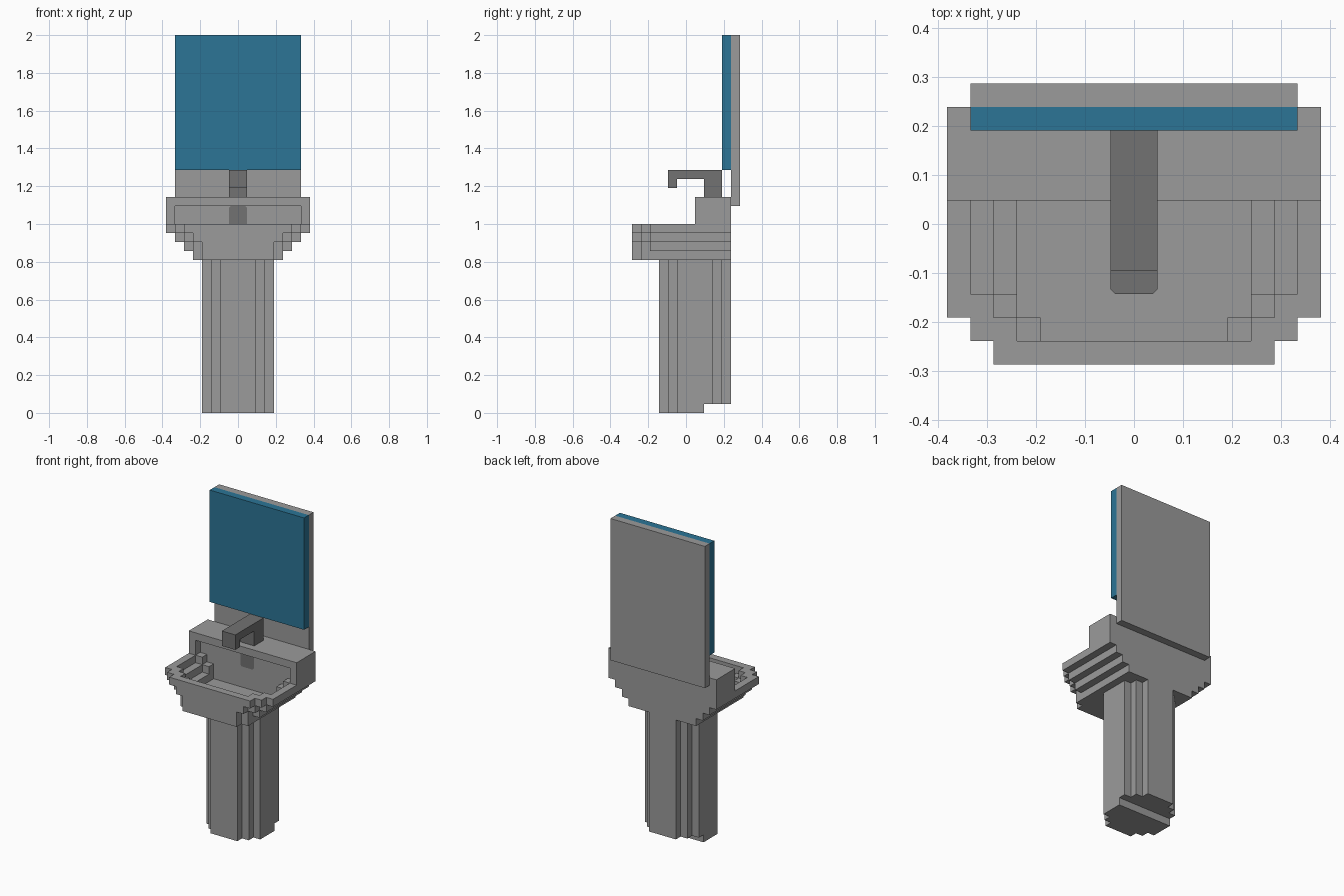
import bpy, bmesh
from mathutils import Vector

if "Cube" in bpy.data.objects:
    bpy.data.objects.remove(bpy.data.objects["Cube"])

U = 2 / 42  # one block; the whole model sits on this grid


def material(name, rgb):
    m = bpy.data.materials.new(name)
    m.diffuse_color = (*rgb, 1)
    m.use_nodes = True
    m.node_tree.nodes["Principled BSDF"].inputs["Base Color"].default_value = m.diffuse_color
    return m


GREY = material("light grey ceramic", (0.328, 0.328, 0.328))
DARK = material("dark grey metal", (0.168, 0.168, 0.168))
BLUE = material("blue glass", (0.025, 0.178, 0.305))


def cells(boxes):
    """Boxes are (half width, y0, y1, z0, z1), symmetric in x."""
    return {(x, y, z) for w, y0, y1, z0, z1 in boxes
            for x in range(-w, w) for y in range(y0, y1) for z in range(z0, z1)}


def finish(name, bm, mat):
    me = bpy.data.meshes.new(name)
    bm.to_mesh(me)
    bm.free()
    me.materials.append(mat)
    ob = bpy.data.objects.new(name, me)
    bpy.context.collection.objects.link(ob)
    return ob


def block_part(name, mat, add, cut=()):
    """Union of boxes minus other boxes, as one clean outer skin."""
    solid = cells(add) - cells(cut)
    bm = bmesh.new()
    verts = {}

    def vert(p):
        if p not in verts:
            verts[p] = bm.verts.new(Vector(p) * U)
        return verts[p]

    for c in sorted(solid):
        for axis in range(3):
            a, b = (axis + 1) % 3, (axis + 2) % 3
            for side in (0, 1):
                n = list(c)
                n[axis] += 2 * side - 1
                if tuple(n) in solid:
                    continue
                quad = []
                for da, db in ((0, 0), (1, 0), (1, 1), (0, 1)):
                    p = list(c)
                    p[axis] += side
                    p[a] += da
                    p[b] += db
                    quad.append(vert(tuple(p)))
                bm.faces.new(quad if side else quad[::-1])
    bmesh.ops.dissolve_limit(bm, angle_limit=0.01, verts=bm.verts[:], edges=bm.edges[:])
    return finish(name, bm, mat)


def spot(name, mat, centre, size, upright):
    """Thin plate with clipped corners, for the holes."""
    bm = bmesh.new()
    w, h, k, t = size[0] / 2, size[1] / 2, 0.2, 0.08
    pts = [(w, k - h), (w, h - k), (w - k, h), (k - w, h),
           (-w, h - k), (-w, k - h), (k - w, -h), (w - k, -h)]
    place = (lambda a, b: (a, 0, b)) if upright else (lambda a, b: (a, b, 0))
    f = bm.faces.new([bm.verts.new((Vector(place(a, b)) + Vector(centre)) * U) for a, b in pts])
    out = Vector((0, -t, 0) if upright else (0, 0, t)) * U
    new = bmesh.ops.extrude_face_region(bm, geom=[f])["geom"]
    bmesh.ops.translate(bm, vec=out, verts=[v for v in new if isinstance(v, bmesh.types.BMVert)])
    bmesh.ops.recalc_face_normals(bm, faces=bm.faces[:])
    return finish(name, bm, mat)


# Pedestal: stepped column, with the back of the foot cut away
block_part("pedestal", GREY,
           [(2, -3, 5, 0, 17), (3, -2, 4, 0, 17), (4, -1, 3, 0, 17)],
           [(4, 2, 5, 0, 1)])

# Basin: each layer is a stepped outline, wider towards the rim
outer, hollow = [], []
for z, w in ((20, 8), (19, 7), (18, 6)):
    outer += [(w, -4, 5, z, z + 1), (w - 1, -5, 5, z, z + 1), (w - 2, -6, 5, z, z + 1)]
outer += [(5, -5, 5, 17, 18), (4, -6, 5, 17, 18)]   # floor
outer += [(8, 1, 5, 21, 24)]                        # rear ledge
for z, w in ((20, 7), (19, 6)):
    hollow += [(w, -3, 1, z, z + 1), (w - 1, -4, 2, z, z + 1), (w - 2, -5, 2, z, z + 1)]
hollow += [(5, -4, 2, 18, 19), (4, -5, 2, 18, 19)]
hollow += [(7, 1, 2, 21, 23)]                       # recess under the ledge
block_part("basin", GREY, outer, hollow)

# Drain and overflow holes
spot("drain", DARK, (0, -2, 18), (2, 2), False)
spot("overflow", DARK, (0, 2, 21.9), (2, 2.2), True)

# Tap: post, spout and tip
block_part("tap", DARK, [(1, 2, 4, 24, 27), (1, -2, 4, 26, 27), (1, -2, -1, 25, 27)])

# Mirror and its backing board
block_part("mirror_backing", GREY, [(7, 5, 6, 23, 42)])
block_part("mirror_glass", BLUE, [(7, 4, 5, 27, 42)])
